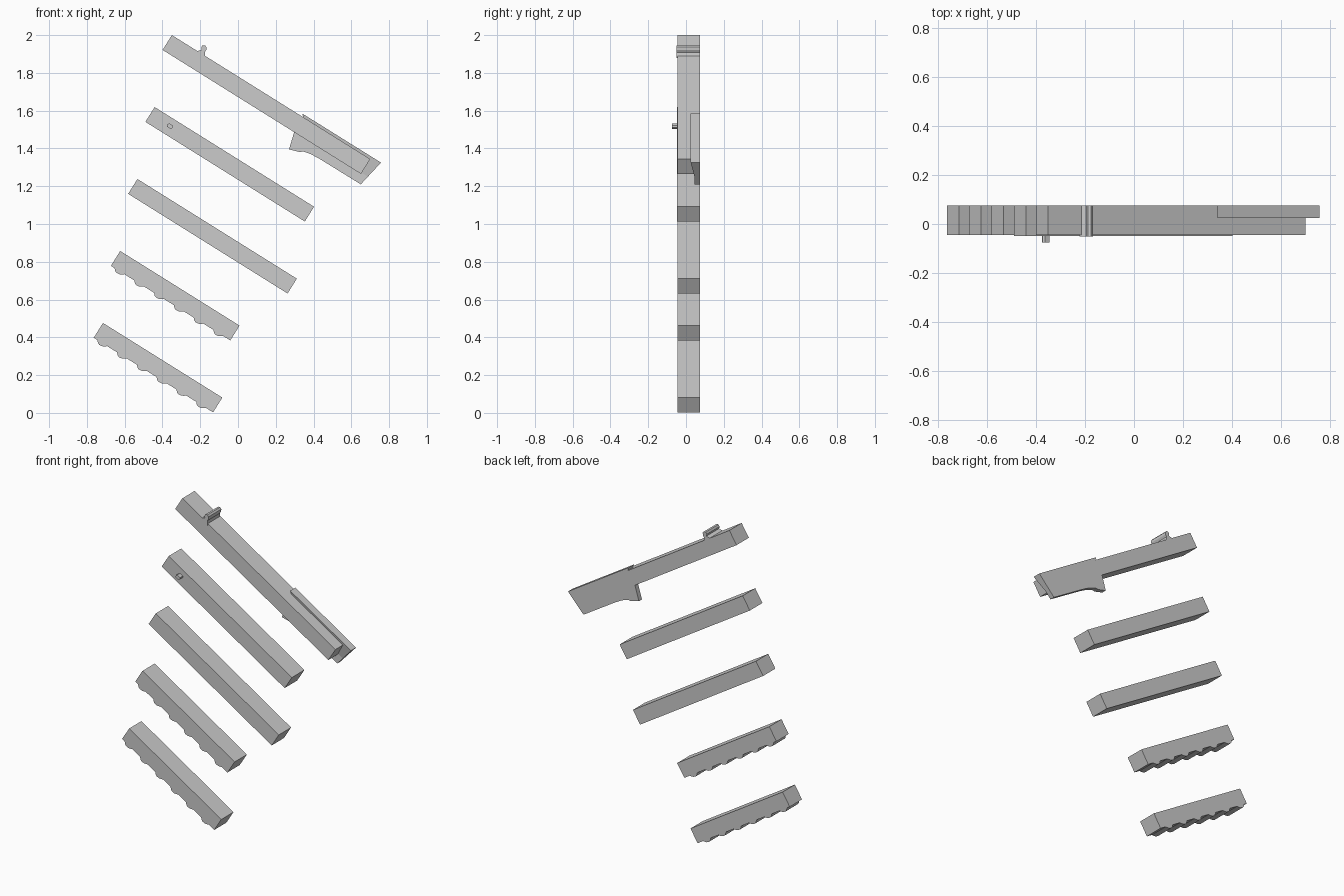
import bpy, bmesh
from mathutils import Vector

if "Cube" in bpy.data.objects:
    bpy.data.objects.remove(bpy.data.objects["Cube"])

# all bars share one slope: U runs along a bar, V runs down across it
U = Vector((0.848, 0, -0.530))
V = Vector((-0.530, 0, -0.848))
THICK = 0.0925
Y0, Y1 = -0.045, 0.075


def origin(i):
    """Upper left corner of bar i, counted from the top."""
    return Vector((-0.35 - 0.0912 * i, 0, 2.0 - 0.381 * i))


def prism(name, pts, y0, y1, edit=None):
    """Extrude a closed profile of xz points from y0 to y1."""
    bm = bmesh.new()
    face = bm.faces.new([bm.verts.new((p.x, y0, p.z)) for p in pts])
    res = bmesh.ops.extrude_face_region(bm, geom=[face])
    new = [g for g in res["geom"] if isinstance(g, bmesh.types.BMVert)]
    bmesh.ops.translate(bm, verts=new, vec=(0, y1 - y0, 0))
    if edit:
        edit(bm)
    bmesh.ops.recalc_face_normals(bm, faces=bm.faces)
    me = bpy.data.meshes.new(name)
    bm.to_mesh(me)
    bm.free()
    ob = bpy.data.objects.new(name, me)
    bpy.context.collection.objects.link(ob)
    return ob


def local(i, uv):
    return [origin(i) + U * u + V * v for u, v in uv]


def bar_profile(length, ridges=0):
    pts = [(0, 0), (length, 0), (length, THICK)]
    for k in reversed(range(ridges)):
        s = 0.022 + 0.1235 * k
        bump = [(0, 0), (0.012, 0.012), (0.022, 0.016), (0.040, 0.014),
                (0.052, 0.007), (0.062, 0)]
        pts += [(s + u, THICK + v) for u, v in reversed(bump)]
    return pts + [(0, THICK)]


# five bars, the lower two with a ridged underside
for i, (name, length, ridges) in enumerate([
        ("long_bar", 1.238, 0), ("peg_bar", 0.995, 0), ("plain_bar", 0.995, 0),
        ("upper_ridged_bar", 0.745, 6), ("lower_ridged_bar", 0.745, 6)]):
    prism(name, local(i, bar_profile(length, ridges)),
          Y0 - (0.003 if i == 1 else 0), Y1)

# small peg on the front of the second bar
prism("peg", local(1, [(0.105, 0.040), (0.112, 0.032), (0.134, 0.032),
                       (0.139, 0.040), (0.134, 0.053), (0.110, 0.053)]),
      -0.075, -0.04)

# raised rib with a rounded head on the long bar
rib = [(-0.222, 1.913), (-0.192, 1.922), (-0.195, 1.935), (-0.188, 1.946),
       (-0.175, 1.946), (-0.167, 1.936), (-0.168, 1.922), (-0.176, 1.909),
       (-0.174, 1.880), (-0.200, 1.890)]
prism("top_rib", [Vector((x, 0, z)) for x, z in rib], -0.05, Y1)

# side plate behind the lower end of the long bar
plate = [(0.34, 1.585), (0.757, 1.325), (0.65, 1.21), (0.43, 1.346),
         (0.385, 1.370), (0.345, 1.384), (0.325, 1.381), (0.27, 1.395),
         (0.30, 1.495), (0.345, 1.565)]
corner = Vector((0.757, 0, 1.325))


def taper(bm):
    """The plate thins towards its lower edge."""
    bmesh.ops.bisect_plane(bm, geom=bm.verts[:] + bm.edges[:] + bm.faces[:],
                           plane_co=corner + V * 0.1, plane_no=V)
    for v in bm.verts:
        if v.co.y < 0.05:
            depth = (v.co - corner).dot(V)
            v.co.y += 0.02 * min(max(depth / 0.1, 0), 1)


prism("side_plate", [Vector((x, 0, z)) for x, z in plate], 0.025, Y1, taper)
